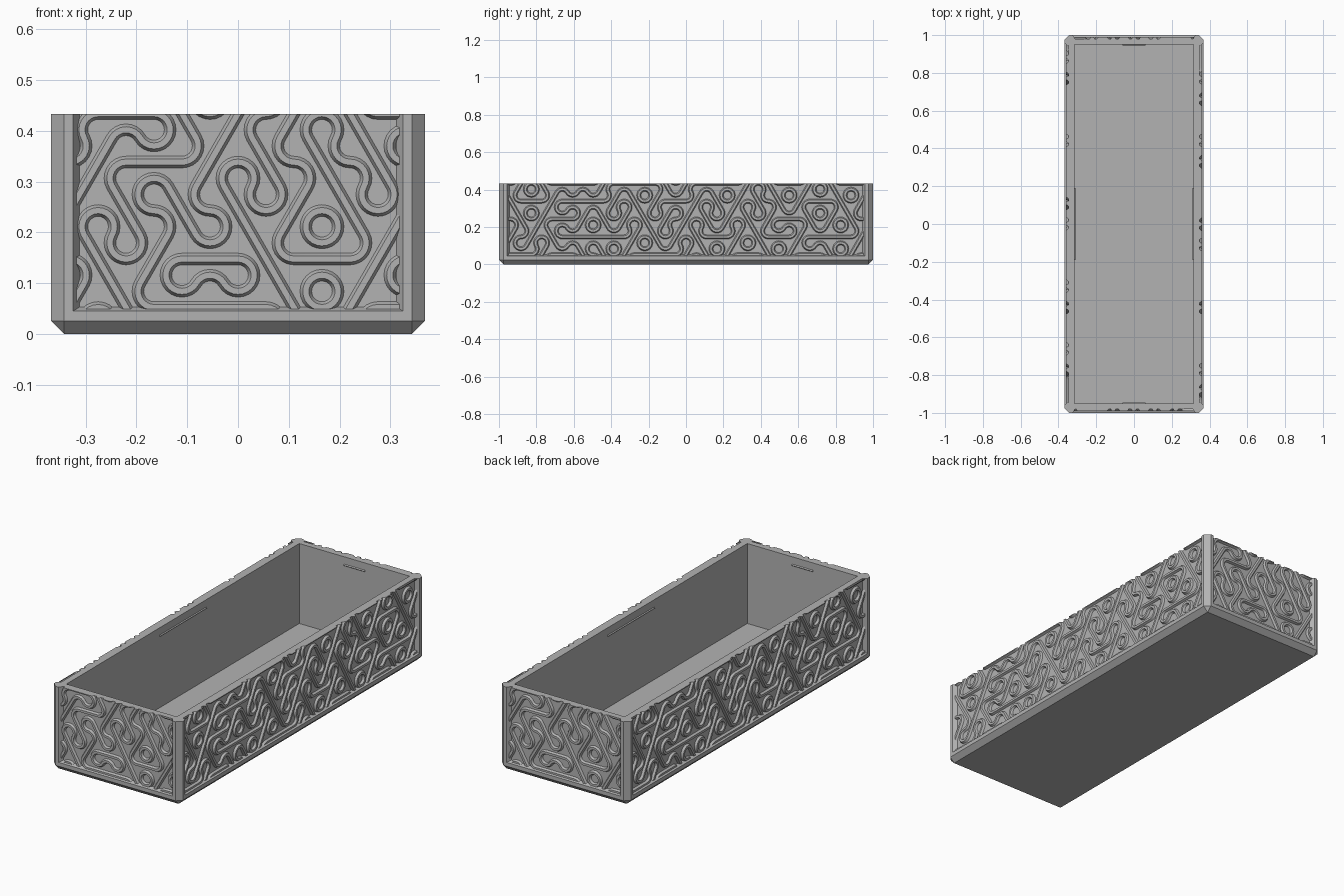
import bpy, bmesh, math
from mathutils import Matrix, Vector

cube = bpy.data.objects.get("Cube")
if cube:
    bpy.data.objects.remove(cube)

grey = bpy.data.materials.new("plain_grey")
grey.use_nodes = True
grey.diffuse_color = (0.45, 0.45, 0.45, 1)
grey.node_tree.nodes["Principled BSDF"].inputs["Base Color"].default_value = grey.diffuse_color

HX, HY, TOP = 0.368, 1.0, 0.433      # outer half sizes and rim height
DEPTH, CHAMFER = 0.02, 0.025         # panel recess and corner chamfer
IX, IY, FLOOR = 0.315, 0.95, 0.02    # cavity
ROW = 0.0955                         # pattern row spacing
SIDE = ROW / 1.5                     # hexagon side
WIDE = SIDE * math.sqrt(3)           # hexagon width


def finish(bm, name, smooth=False):
    bmesh.ops.recalc_face_normals(bm, faces=bm.faces)
    mesh = bpy.data.meshes.new(name)
    bm.to_mesh(mesh)
    bm.free()
    mesh.materials.append(grey)
    obj = bpy.data.objects.new(name, mesh)
    bpy.context.collection.objects.link(obj)
    if smooth:
        bpy.ops.object.select_all(action='DESELECT')
        obj.select_set(True)
        bpy.context.view_layer.objects.active = obj
        bpy.ops.object.shade_smooth_by_angle(angle=math.radians(25))
    return obj


def bridge(bm, loops):
    for a, b in zip(loops, loops[1:]):
        for i in range(len(a)):
            j = (i + 1) % len(a)
            bm.faces.new((a[i], a[j], b[j], b[i]))


# Tray body: one skin running from the underside, over the rim, to the floor
def corner_loop(bm, hx, hy, c, z):
    pts = [(hx, hy - c), (hx - c, hy), (c - hx, hy), (-hx, hy - c),
           (-hx, c - hy), (c - hx, -hy), (hx - c, -hy), (hx, c - hy)]
    return [bm.verts.new((x, y, z)) for x, y in pts]


bm = bmesh.new()
px, py = HX - DEPTH, HY - DEPTH
loops = [corner_loop(bm, *ring) for ring in (
    (HX - CHAMFER, HY - CHAMFER, 0, 0), (HX, HY, CHAMFER, CHAMFER),
    (HX, HY, CHAMFER, 0.045), (px, py, 0.012, 0.053), (px, py, 0.012, TOP),
    (IX, IY, 0, TOP), (IX, IY, 0, FLOOR))]
bridge(bm, loops)
bm.faces.new(loops[0])
bm.faces.new(loops[-1])
bmesh.ops.remove_doubles(bm, verts=bm.verts, dist=0.0001)
finish(bm, "tray_body")

# Corner posts with sloped inner flanks
outline = [(HX - 0.043, HY), (HX - CHAMFER, HY), (HX, HY - CHAMFER), (HX, HY - 0.043),
           (px, HY - 0.056), (px - 0.015, HY - 0.056), (px - 0.015, py - 0.015),
           (HX - 0.056, py - 0.015), (HX - 0.056, py)]
for sx, side in ((1, "left"), (-1, "right")):
    for sy, end in ((1, "back"), (-1, "front")):
        bm = bmesh.new()
        posts = [[bm.verts.new((sx * x, sy * y, z)) for x, y in outline] for z in (0.04, TOP)]
        bridge(bm, posts)
        for loop in posts:
            bm.faces.new(loop)
        finish(bm, f"{end}_{side}_post")

# Relief pattern: each hexagonal tile joins its six edges in pairs
TILES = {
    "h": ((0, 180), (60, 120), (240, 300)),
    "r": ((60, 240), (300, 0), (120, 180)),
    "l": ((120, 300), (0, 60), (180, 240)),
}
PROFILE = ((-0.0115, -0.002), (-0.0115, 0), (-0.006, 0.011),
           (0.006, 0.011), (0.0115, 0), (0.0115, -0.002))


def polar(angle, r):
    return Vector((math.cos(math.radians(angle)), math.sin(math.radians(angle)))) * r


def track(start, end):
    """Points and sideways directions along one strand of a tile."""
    if (end - start) % 360 == 180:
        across = polar(start + 90, 1)
        return [(polar(start, WIDE / 2), across), (polar(end, WIDE / 2), across)]
    mid = start + 30
    corner = polar(mid, SIDE)
    path = []
    for k in range(9):
        out = polar(mid + 120 + 15 * k, 1)
        path.append((corner + out * SIDE / 2, out))
    return path


def relief(name, rows, reach, half, turn):
    bm = bmesh.new()
    for r, row in enumerate(rows):
        for i, tile in enumerate(row):
            centre = Vector(((i - (len(row) - 1) / 2) * WIDE, TOP + 0.001 - r * ROW))
            for start, end in TILES[tile]:
                rings = []
                for p, across in track(start, end):
                    spots = [(centre + p + across * w, d) for w, d in PROFILE]
                    rings.append([bm.verts.new((q.x, -half - d, q.y)) for q, d in spots])
                bridge(bm, rings)
    bmesh.ops.remove_doubles(bm, verts=bm.verts, dist=0.0003)
    # Trim the strands to the frame and close them along the rim
    for co, no in (((reach, 0, 0), (1, 0, 0)), ((-reach, 0, 0), (-1, 0, 0)),
                   ((0, 0, 0.049), (0, 0, -1)), ((0, 0, TOP), (0, 0, 1))):
        cut = bmesh.ops.bisect_plane(bm, geom=bm.verts[:] + bm.edges[:] + bm.faces[:],
                                     plane_co=co, plane_no=no, clear_outer=True)
    rim = [e for e in cut["geom_cut"] if isinstance(e, bmesh.types.BMEdge)]
    bmesh.ops.edgenet_fill(bm, edges=rim)
    bmesh.ops.transform(bm, matrix=Matrix.Rotation(math.radians(turn), 4, 'Z'), verts=bm.verts)
    finish(bm, name, smooth=True)


END_ROWS = ("rhlrrlh", "rhrlll", "rlllrlr", "lrhlhr", "rlhhlrh")
LONG_ROWS = ("hrlhhrhhlrhhrlhrlhh", "lhrhhrlrhrlrllrhlr", "hlrhrlrlrrlrlrhlrlh",
             "rrlhhhrlrlhrlhrhhr", "hhrhllrhhrlrhlrhlrh")
for name, turn in (("front", 0), ("back", 180)):
    relief(name + "_relief", END_ROWS, HX - 0.05, py, turn)
for name, turn in (("left", 90), ("right", -90)):
    relief(name + "_relief", LONG_ROWS, HY - 0.05, px, turn)

# Small catch ridges just below the rim inside the cavity
for name, half, length, turn in (("front", IY, 0.12, 0), ("left", IX, 0.38, 90),
                                 ("back", IY, 0.12, 180), ("right", IX, 0.38, -90)):
    bm = bmesh.new()
    ends = [[bm.verts.new((x, y - half, z)) for y, z in
             ((-0.002, 0.385), (0.005, 0.391), (-0.002, 0.397))]
            for x in (-length / 2, length / 2)]
    bridge(bm, ends)
    for loop in ends:
        bm.faces.new(loop)
    bmesh.ops.transform(bm, matrix=Matrix.Rotation(math.radians(turn), 4, 'Z'), verts=bm.verts)
    finish(bm, name + "_catch")
